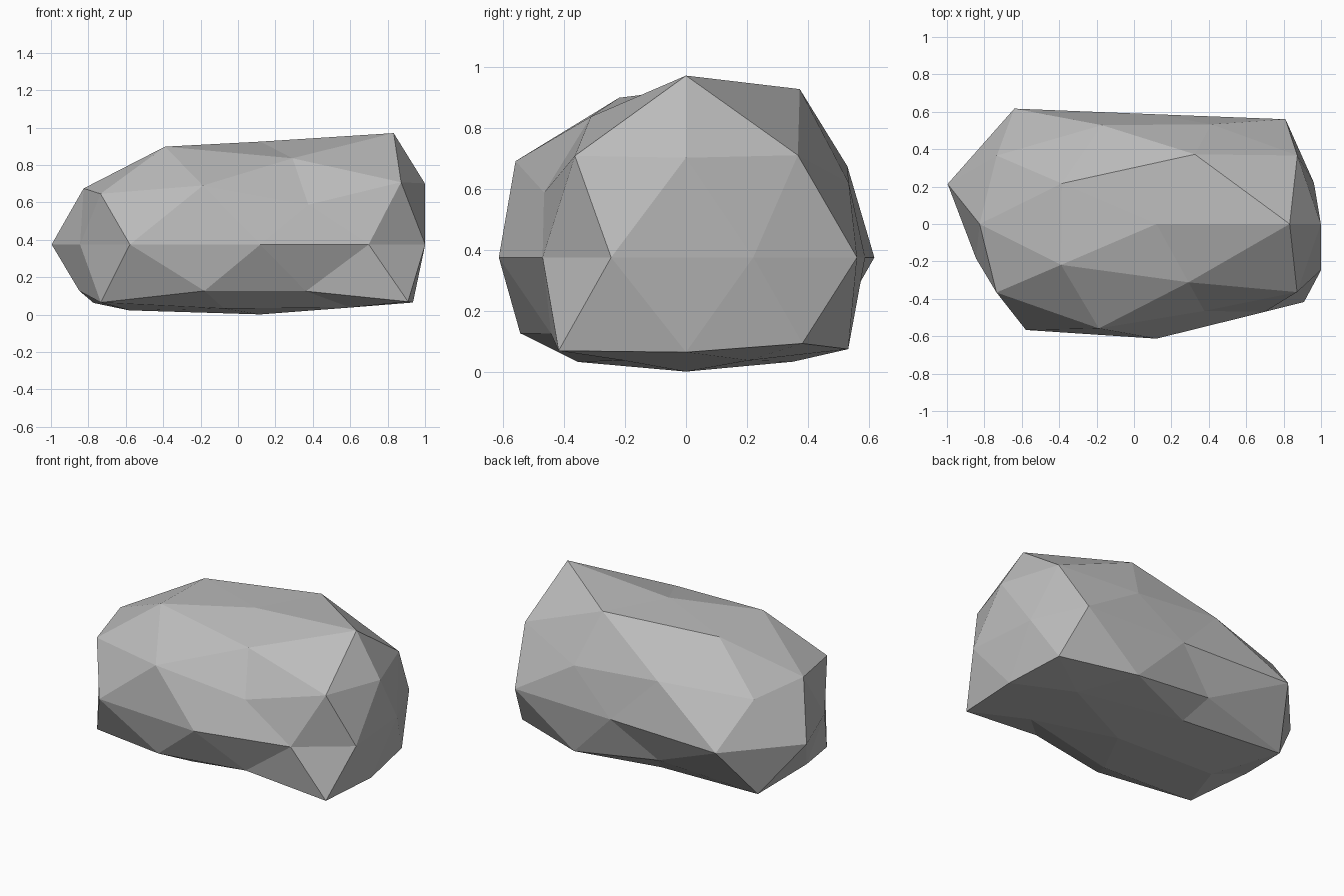
import bpy
import bmesh
import math

cube = bpy.data.objects.get("Cube")
if cube:
    bpy.data.objects.remove(cube, do_unlink=True)

# Lumpiness of the boulder: one radius per vertex, ring by ring from top to
# bottom, each ring running counter-clockwise from +x
RINGS = [
    [.55],
    [.70, .648, .61, .615, .542],
    [.637, .568, .57, .60, .633],
    [.73, .545, .605, .606, .475],
    [.62, .602, .51, .663, .602, .52, .609, .533, .505, .69],
    [.63, .50, .555, .555, .69],
    [.64, .571, .665, .636, .475],
    [.58, .61, .685, .616, .58],
    [.71],
]
STRETCH_X, STRETCH_Y = 1.95, 1.15
CENTRE_X, CENTRE_Z = .12, .375


def ring_order(vert):
    """Sort by height, then by angle around the vertical axis."""
    angle = round(math.degrees(math.atan2(vert.co.y, vert.co.x))) % 360
    return -round(vert.co.z, 1), angle


def squash(value, limit, factor):
    """Press whatever lies beyond the limit back towards it."""
    return value if value < limit else limit + (value - limit) * factor


def make_material(name, colour):
    material = bpy.data.materials.new(name)
    material.use_nodes = True
    material.diffuse_color = colour
    shader = next(n for n in material.node_tree.nodes if n.type == 'BSDF_PRINCIPLED')
    shader.inputs["Base Color"].default_value = colour
    shader.inputs["Roughness"].default_value = .9
    return material


# Faceted boulder with a flattened end and underside
bm = bmesh.new()
bmesh.ops.create_icosphere(bm, subdivisions=2, radius=1)
radii = [radius for ring in RINGS for radius in ring]
for vert, radius in zip(sorted(bm.verts, key=ring_order), radii):
    x, y, z = vert.co.normalized() * radius
    x = squash(x * STRETCH_X, .71, .3)
    z = -squash(-z, .305, .17) if z < 0 else z
    vert.co = (CENTRE_X + x, y * STRETCH_Y, CENTRE_Z + z)

bmesh.ops.recalc_face_normals(bm, faces=bm.faces)
for face in bm.faces:
    face.smooth = False

mesh = bpy.data.meshes.new("boulder")
bm.to_mesh(mesh)
bm.free()
mesh.materials.append(make_material("stone grey", (.5, .5, .5, 1)))
boulder = bpy.data.objects.new("boulder", mesh)
bpy.context.scene.collection.objects.link(boulder)
